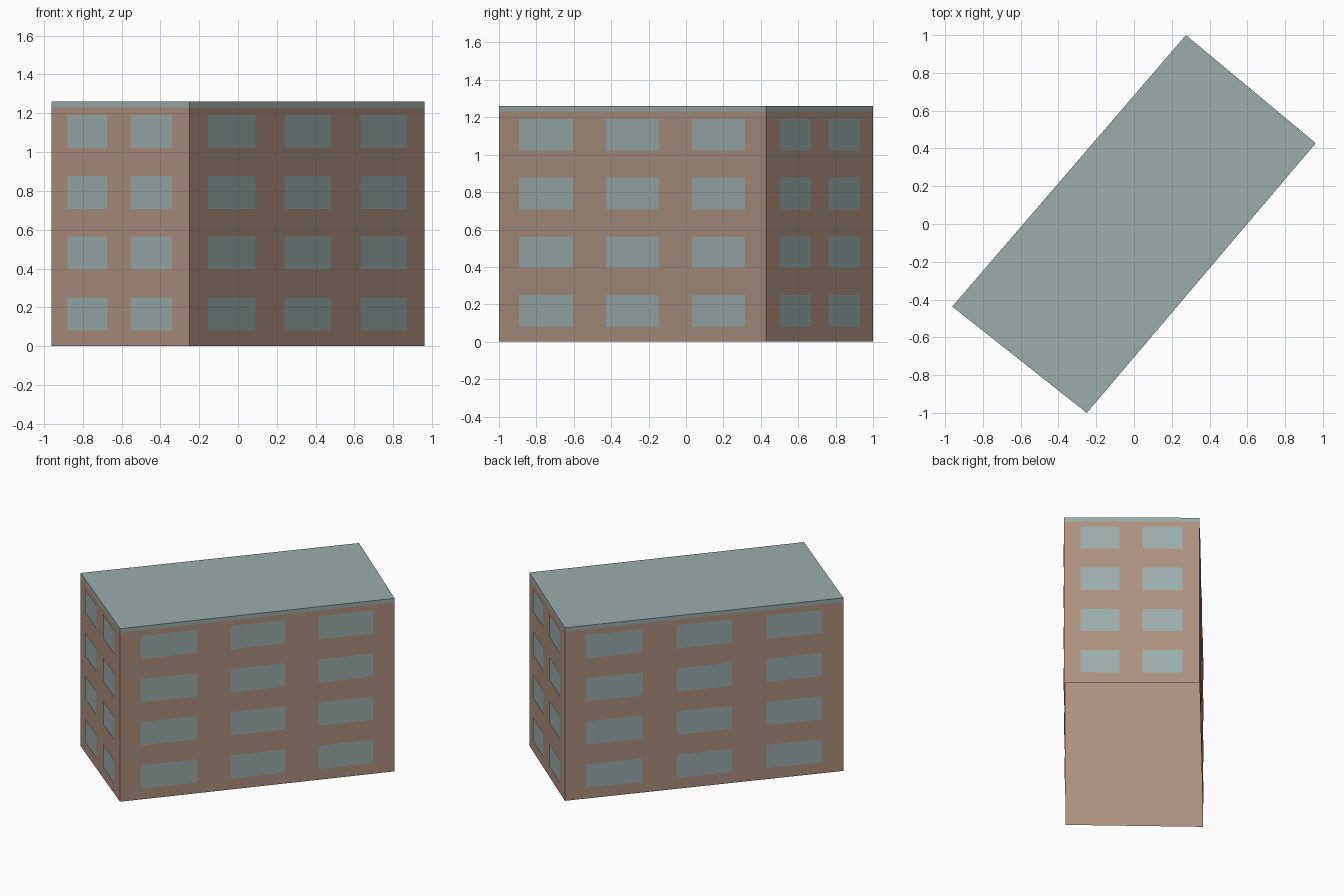
import bpy, bmesh
from mathutils import Vector

cube = bpy.data.objects.get("Cube")
if cube:
    bpy.data.objects.remove(cube)

WALL_TOP, ROOF_TOP = 1.23, 1.26
FOOTPRINT = [(-0.962, -0.437), (-0.25, -1.0), (0.962, 0.428), (0.275, 1.0)]
# Window spans as fractions of the wall length
SHORT_SPANS = [(0.12, 0.41), (0.58, 0.875)]
LONG_SPANS = [(0.076, 0.279), (0.402, 0.6), (0.725, 0.922)]
FLOORS, FLOOR_HEIGHT, SILL, WINDOW_HEIGHT = 4, 0.314, 0.08, 0.17
PLATE_GAP = 0.003


def make_material(name, color):
    mat = bpy.data.materials.new(name)
    mat.use_nodes = True
    mat.diffuse_color = color
    mat.node_tree.nodes["Principled BSDF"].inputs["Base Color"].default_value = color
    return mat


def make_object(name, bm, mat):
    bmesh.ops.remove_doubles(bm, verts=bm.verts[:], dist=0.0005)
    mesh = bpy.data.meshes.new(name)
    bm.to_mesh(mesh)
    bm.free()
    mesh.materials.append(mat)
    obj = bpy.data.objects.new(name, mesh)
    bpy.context.collection.objects.link(obj)


def add_panel(bm, a, b, low, high):
    """Upright quad from a to b, facing out of the building."""
    corners = [(a, low), (b, low), (b, high), (a, high)]
    bm.faces.new([bm.verts.new((p.x, p.y, z)) for p, z in corners])


brick = make_material("tan_wall", (0.415, 0.285, 0.216, 1))
slate = make_material("grey_blue", (0.325, 0.415, 0.408, 1))

corners = [Vector(p) for p in FOOTPRINT]
sides = [(corners[i], corners[(i + 1) % 4]) for i in range(4)]

# Plain outer walls, open underneath
bm = bmesh.new()
for a, b in sides:
    add_panel(bm, a, b, 0, WALL_TOP)
make_object("building_walls", bm, brick)

# Flat roof with a thin edge band, flush with the walls
bm = bmesh.new()
for a, b in sides:
    add_panel(bm, a, b, WALL_TOP, ROOF_TOP)
bm.faces.new([bm.verts.new((p.x, p.y, ROOF_TOP)) for p in corners])
make_object("roof", bm, slate)

# Window panes as thin plates on every floor of each wall
for i, wall in enumerate(("front_right", "front_left", "back_left", "back_right")):
    a, b = sides[i]
    along = (b - a).normalized()
    offset = Vector((along.y, -along.x)) * PLATE_GAP
    bm = bmesh.new()
    for start, end in (LONG_SPANS if i % 2 else SHORT_SPANS):
        for level in range(FLOORS):
            z = SILL + level * FLOOR_HEIGHT
            add_panel(bm, a.lerp(b, start) + offset, a.lerp(b, end) + offset,
                      z, z + WINDOW_HEIGHT)
    make_object(wall + "_windows", bm, slate)
